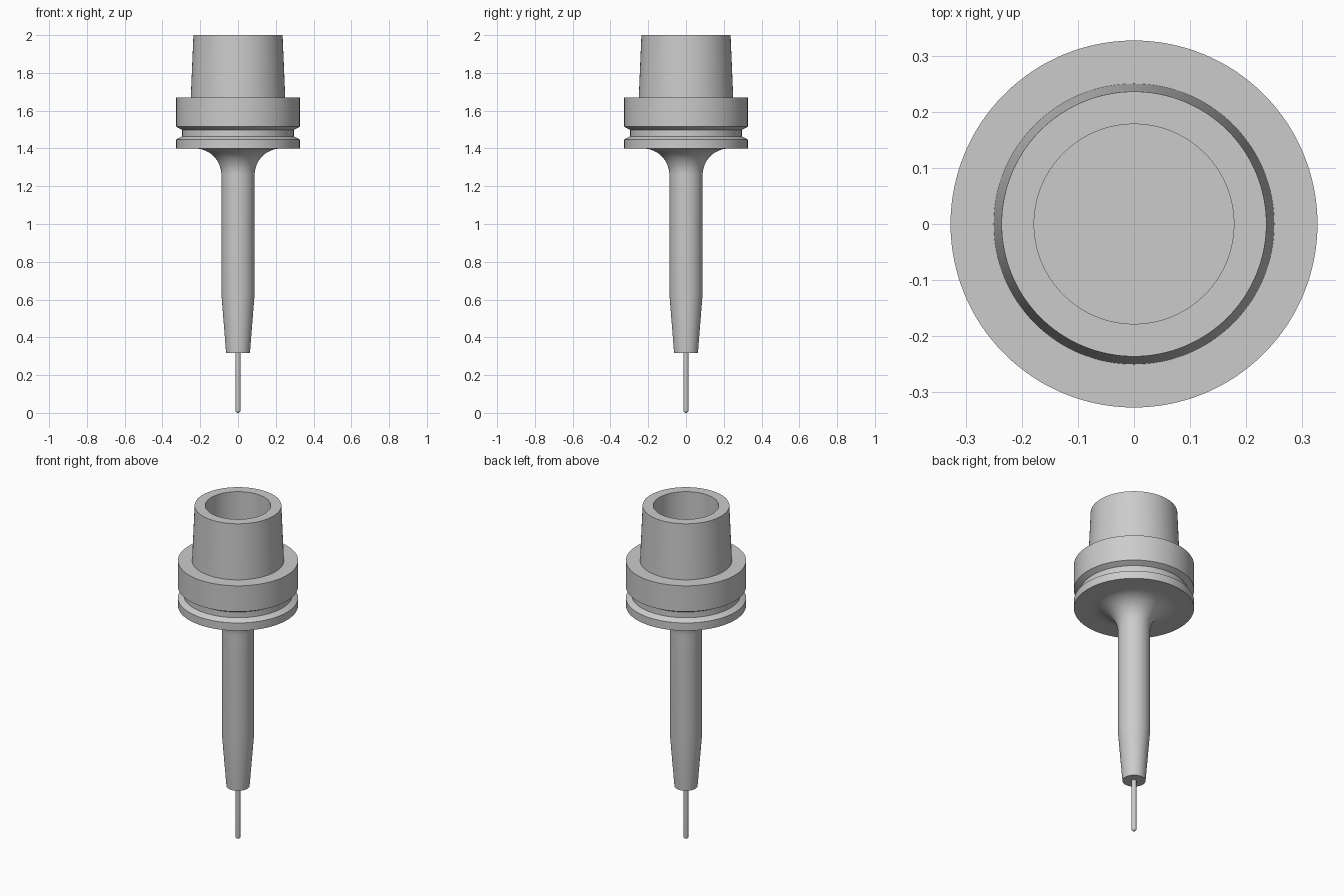
import bpy
import bmesh
from math import sin, cos, pi, radians

cube = bpy.data.objects.get("Cube")
if cube:
    bpy.data.objects.remove(cube, do_unlink=True)

steel = bpy.data.materials.new("steel grey")
steel.use_nodes = True
grey = (0.6, 0.6, 0.6, 1)
steel.diffuse_color = grey
steel.node_tree.nodes["Principled BSDF"].inputs["Base Color"].default_value = grey


def arc(r, z, radius, start, end, steps):
    """Points of a circular arc in the profile plane, angles in degrees."""
    angles = [radians(start + (end - start) * i / steps) for i in range(steps + 1)]
    return [(r + radius * cos(a), z + radius * sin(a)) for a in angles]


def lathe(name, profile, sides):
    """Revolve (radius, height) points, ordered bottom to top, about z."""
    bm = bmesh.new()
    rings = []
    for r, z in profile:
        if r < 1e-5:
            rings.append([bm.verts.new((0, 0, z))])
        else:
            turn = [2 * pi * i / sides for i in range(sides)]
            rings.append([bm.verts.new((r * cos(a), r * sin(a), z)) for a in turn])
    for low, high in zip(rings, rings[1:]):
        for i in range(sides):
            j = (i + 1) % sides
            corners = [low[i % len(low)], low[j % len(low)],
                       high[j % len(high)], high[i % len(high)]]
            bm.faces.new(list(dict.fromkeys(corners)))
    bmesh.ops.recalc_face_normals(bm, faces=bm.faces)
    mesh = bpy.data.meshes.new(name)
    bm.to_mesh(mesh)
    bm.free()
    mesh.materials.append(steel)
    obj = bpy.data.objects.new(name, mesh)
    bpy.context.collection.objects.link(obj)
    bpy.ops.object.select_all(action='DESELECT')
    obj.select_set(True)
    bpy.context.view_layer.objects.active = obj
    bpy.ops.object.shade_smooth_by_angle(angle=radians(25))
    return obj


# Holder: tapered nose, shank, fillet, grooved flange, hollow cone
shank, fillet, flange, bore = 0.088, 0.14, 0.327, 0.178
nose = [(0, 0.316), (0.063, 0.316), (shank, 0.63)]
root = arc(shank + fillet, 1.4 - fillet, fillet, 180, 90, 16)
rim = [(flange, 1.4), (flange, 1.447), (0.296, 1.464),
       (0.296, 1.498), (flange, 1.515), (flange, 1.67)]
cone = [(0.25, 1.67), (0.236, 2.0), (bore, 2.0), (bore, 1.65), (0, 1.65)]
lathe("tool_holder", nose + root + rim + cone, 128)

# Thin pin with a rounded tip, seated in the nose
pin = 0.0135
tip = [(0, 0)] + arc(0, pin, pin, -90, 0, 8)[1:]
lathe("cutting_pin", tip + [(pin, 0.33), (0, 0.33)], 32)
